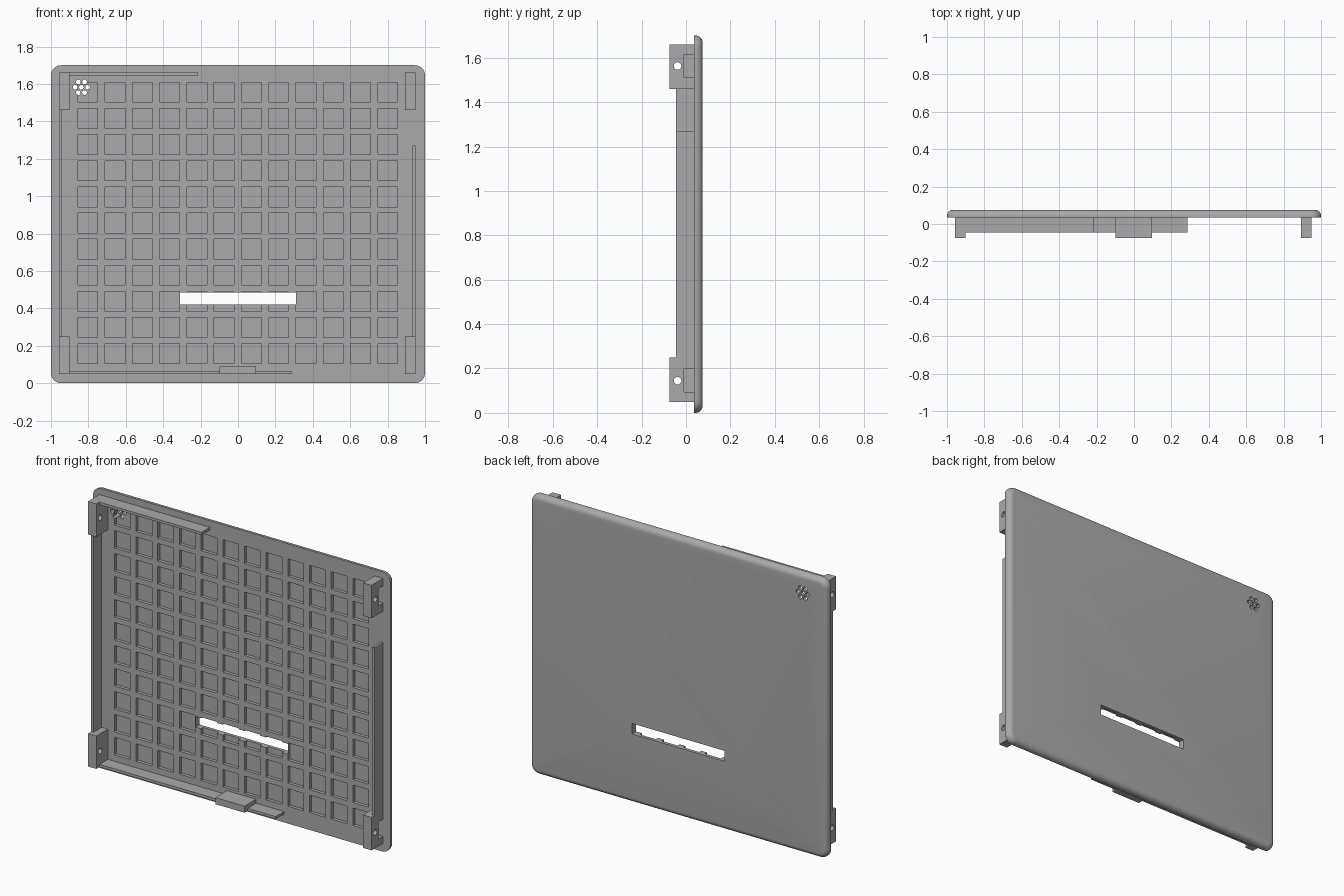
import bpy, bmesh, math
from mathutils import Matrix, Vector

cube = bpy.data.objects.get("Cube")
if cube:
    bpy.data.objects.remove(cube, do_unlink=True)

GREY = (0.4, 0.4, 0.4, 1)
mat = bpy.data.materials.new("mid grey")
mat.use_nodes = True
mat.diffuse_color = GREY
mat.node_tree.nodes["Principled BSDF"].inputs["Base Color"].default_value = GREY

FRONT, BACK, HEIGHT = 0.035, 0.075, 1.70   # panel faces and height
BOTTOM, TOP = 0.05, 1.66                   # extent of posts and rails
RAIL_Y, POST_Y, WALL = -0.045, -0.075, 0.016


def add_box(bm, x, y, z):
    size = Vector((x[1] - x[0], y[1] - y[0], z[1] - z[0]))
    mid = Vector((x[0] + x[1], y[0] + y[1], z[0] + z[1])) / 2
    bmesh.ops.create_cube(bm, size=1, matrix=Matrix.Translation(mid) @ Matrix.Diagonal((*size, 1)))


def add_rod(bm, centre, radius, length, axis):
    turn = Matrix.Rotation(math.pi / 2, 4, "Y" if axis == "X" else "X")
    bmesh.ops.create_cone(bm, cap_ends=True, segments=24, radius1=radius, radius2=radius,
                          depth=length, matrix=Matrix.Translation(centre) @ turn)


def finish(bm, name):
    bmesh.ops.recalc_face_normals(bm, faces=bm.faces)
    mesh = bpy.data.meshes.new(name)
    bm.to_mesh(mesh)
    bm.free()
    mesh.materials.append(mat)
    ob = bpy.data.objects.new(name, mesh)
    bpy.context.collection.objects.link(ob)
    return ob


def box(name, x, y, z):
    bm = bmesh.new()
    add_box(bm, x, y, z)
    return finish(bm, name)


def activate(ob):
    bpy.ops.object.select_all(action="DESELECT")
    ob.select_set(True)
    bpy.context.view_layer.objects.active = ob


def cut(ob, bm):
    cutter = finish(bm, "cutter")
    cutter.hide_render = True
    mod = ob.modifiers.new("cut", "BOOLEAN")
    mod.operation, mod.solver, mod.object = "DIFFERENCE", "EXACT", cutter
    activate(ob)
    bpy.ops.object.modifier_apply(modifier=mod.name)
    bpy.data.objects.remove(cutter, do_unlink=True)


# Panel with rounded corners and a rounded back edge
bm = bmesh.new()
add_box(bm, (-1, 1), (FRONT, BACK), (0, HEIGHT))
corners = [e for e in bm.edges if abs(e.verts[0].co.y - e.verts[1].co.y) > 0.01]
bmesh.ops.bevel(bm, geom=corners, offset=0.055, segments=8, profile=0.5, affect="EDGES")
rim = [e for e in bm.edges if all(v.co.y > BACK - 0.001 for v in e.verts)]
bmesh.ops.bevel(bm, geom=rim, offset=0.032, segments=6, profile=0.5, affect="EDGES")
panel = finish(bm, "panel")

# Grid of shallow square pockets on the front
bm = bmesh.new()
half = 0.053
for col in range(12):
    for row in range(11):
        x, z = -0.803 + col * 0.1458, 0.158 + row * 0.1397
        add_box(bm, (x - half, x + half), (FRONT - 0.02, FRONT + 0.02), (z - half, z + half))
cut(panel, bm)

# Slot through the panel
bm = bmesh.new()
add_box(bm, (-0.31, 0.31), (0, 0.1), (0.42, 0.484))
cut(panel, bm)

# Cluster of seven small round holes
bm = bmesh.new()
hub = Vector((-0.837, FRONT, 1.582))
add_rod(bm, hub, 0.0125, 0.2, "Y")
for i in range(6):
    a = i * math.pi / 3
    add_rod(bm, hub + Vector((math.cos(a), 0, math.sin(a))) * 0.033, 0.0125, 0.2, "Y")
cut(panel, bm)

# Corner posts with cross holes; those on the left also have a notch at the panel
for side, x in (("right", (-0.957, -0.9)), ("left", (0.893, 0.95))):
    for level, z in (("lower", (BOTTOM, 0.25)), ("upper", (1.46, TOP))):
        post = box(f"{level}_{side}_post", x, (POST_Y, FRONT), z)
        mid = 0.145 if level == "lower" else 1.563
        bm = bmesh.new()
        add_rod(bm, Vector((sum(x) / 2, -0.038, mid)), 0.017, 0.2, "X")
        if side == "left":
            add_box(bm, (0.8, 1), (-0.01, 0.05), (mid - 0.052, mid + 0.052))
        cut(post, bm)

# Thin rails between the posts, split where a post hole passes
depth = (RAIL_Y, FRONT)
box("right_rail", (-0.957, -0.957 + WALL), depth, (0.25, 1.46))
box("left_rail", (0.95 - WALL, 0.95), depth, (0.25, 1.27))
box("top_rail", (-0.9, -0.213), depth, (TOP - WALL, TOP))
box("bottom_rail", (-0.9, 0.285), depth, (BOTTOM, BOTTOM + WALL))
box("bottom_tab", (-0.1, 0.097), (POST_Y, FRONT), (BOTTOM, 0.09))

# Smooth curved parts, keep edges sharp
for ob in bpy.context.collection.objects:
    if ob.type == "MESH" and mat.name in ob.data.materials:
        activate(ob)
        bpy.ops.object.shade_smooth_by_angle(angle=math.radians(30))
